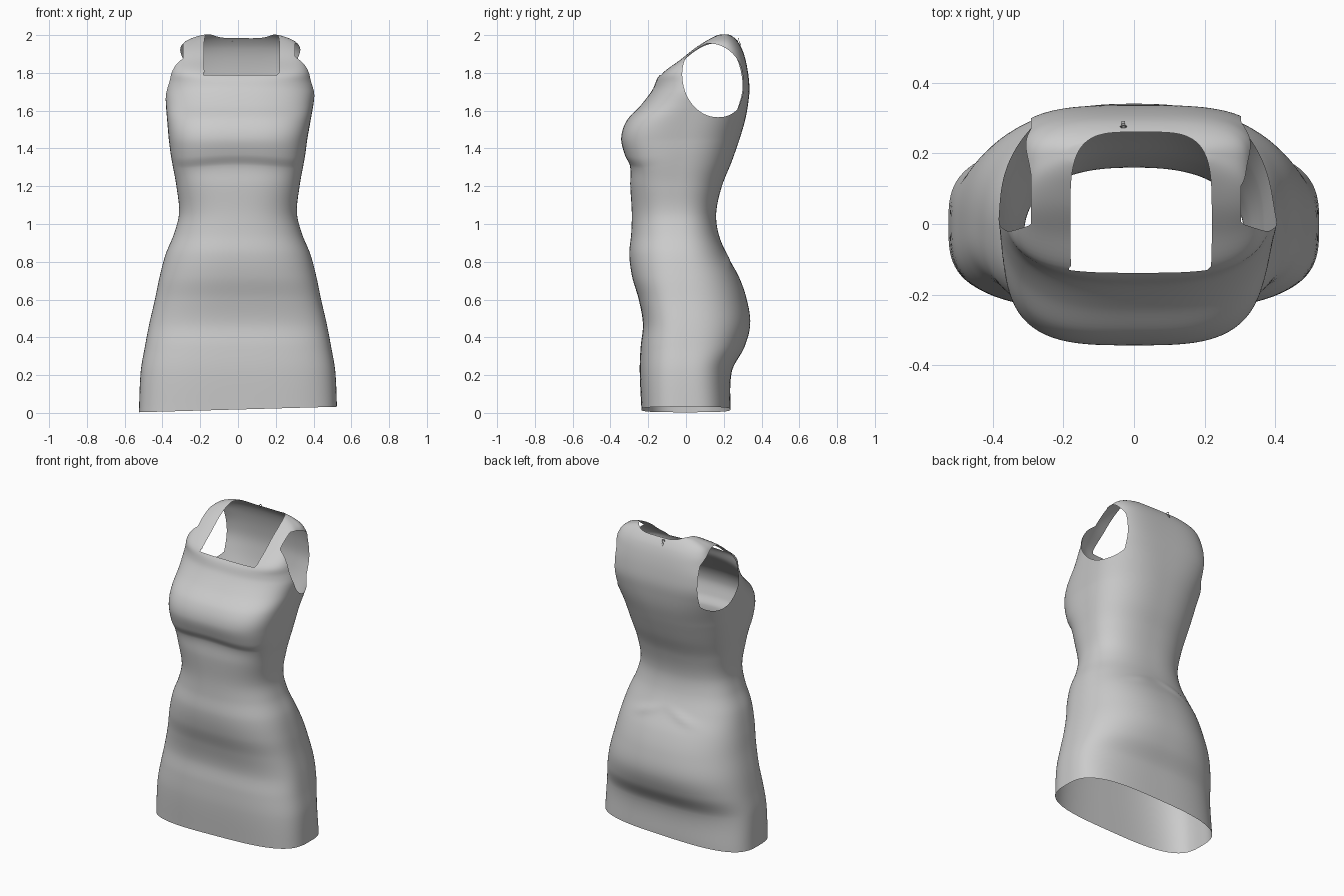
import bpy, bmesh, math

if "Cube" in bpy.data.objects:
    bpy.data.objects.remove(bpy.data.objects["Cube"])

# Body outline: z, half width, front y, back y
OUTLINE = [
    (0.00, .525, -.235, .235),
    (0.22, .515, -.245, .243),
    (0.35, .493, -.240, .310),
    (0.47, .470, -.228, .340),
    (0.60, .440, -.250, .322),
    (0.72, .415, -.285, .280),
    (0.84, .383, -.300, .215),
    (0.95, .338, -.290, .172),
    (1.06, .312, -.287, .160),
    (1.20, .326, -.295, .190),
    (1.32, .347, -.297, .238),
    (1.38, .357, -.325, .260),
    (1.46, .368, -.343, .287),
    (1.55, .380, -.312, .313),
    (1.63, .390, -.238, .328),
    (1.71, .396, -.178, .336),
    (1.79, .378, -.138, .330),
    (1.87, .343, -.030, .315),
    (1.93, .320, .045, .295),
    (1.97, .285, .105, .271),
    (2.00, .205, .155, .243),
    (2.006, .150, .175, .228),
]
# Roundness: z, centre y, front squareness, back squareness
ROUNDNESS = [
    (0.0, 0.0, 3.3, 3.1),
    (0.5, 0.0, 2.9, 2.4),
    (1.0, -.05, 2.4, 2.5),
    (1.46, -.01, 3.4, 2.6),
    (1.75, .085, 2.7, 3.5),
    (1.90, .155, 6.0, 3.5),
    (2.006, .20, 3.0, 2.5),
]
STEPS, SIDES = 7, 128


def slope(keys, i, c):
    a, b = keys[max(i - 1, 0)], keys[min(i + 1, len(keys) - 1)]
    return (b[c] - a[c]) / (b[0] - a[0])


def smooth_at(keys, z):
    """Smoothly interpolated columns of a key table at height z."""
    i = max(k for k in range(len(keys) - 1) if k == 0 or keys[k][0] <= z)
    a, b = keys[i], keys[i + 1]
    h = b[0] - a[0]
    t = (z - a[0]) / h
    s = t * t * (3 - 2 * t)
    return [a[c] + (b[c] - a[c]) * s
            + t * (1 - t) ** 2 * h * slope(keys, i, c)
            - t * t * (1 - t) * h * slope(keys, i + 1, c) for c in range(1, 4)]


def ring(z):
    w, yf, yb = smooth_at(OUTLINE, z)
    yc, nf, nb = smooth_at(ROUNDNESS, z)
    shift = .012 * min(1, max(0, (z - 1.45) / .25))
    pts = []
    for k in range(SIDES):
        a = 2 * math.pi * k / SIDES
        c, s = math.cos(a), math.sin(a)
        n, depth = (nb, yb - yc) if s > 0 else (nf, yc - yf)
        r = (abs(c) ** n + abs(s) ** n) ** (-1 / n)
        x, y = shift + w * c * r, yc + depth * s * r
        # the line under the bust dips towards the sides
        dip = (.012 + .35 * min(abs(x), .3) ** 2) * math.exp(-((z - 1.35) / .09) ** 2)
        pts.append((x, y, z - dip * max(0, -s)))
    return pts


def trim(bm, f):
    """Cut the surface cleanly along f = 0 and drop the part where f > 0."""
    cuts = []
    for e in list(bm.edges):
        a, b = e.verts
        inside = f(a.co) > 0
        if inside != (f(b.co) > 0):
            lo, hi = 0.0, 1.0
            for _ in range(20):
                m = (lo + hi) / 2
                if (f(a.co.lerp(b.co, m)) > 0) == inside:
                    lo = m
                else:
                    hi = m
            cuts.append((e, a, min(.999, max(.001, lo))))
    new = [bmesh.utils.edge_split(e, v, t)[1] for e, v, t in cuts]
    bmesh.ops.connect_verts(bm, verts=new)
    gone = [p for p in bm.faces if f(p.calc_center_median()) > 0]
    bmesh.ops.delete(bm, geom=gone, context='FACES')


# Openings
def neckline(p):
    oval = 1 - abs((p.x - .02) / .2) ** 4 - abs(p.y / .26) ** 4
    return min(oval, (p.z - 1.79) * 8)


def armholes(p):
    y = p.y - .147 + .12 * (p.z - 1.76)
    oval = 1 - abs(y / .165) ** 2.1 - abs((p.z - 1.76) / .195) ** 2.1
    return min(oval, (abs(p.x - .006) - .297) * 8)


def hem(p):
    return .018 + .028 * p.x - p.z


# Dress body
bm = bmesh.new()
heights = [lo[0] + (hi[0] - lo[0]) * j / STEPS
           for lo, hi in zip(OUTLINE, OUTLINE[1:]) for j in range(STEPS)]
heights.append(OUTLINE[-1][0])
rings = [[bm.verts.new(p) for p in ring(z)] for z in heights]
for lo, hi in zip(rings, rings[1:]):
    for k in range(SIDES):
        m = (k + 1) % SIDES
        bm.faces.new((lo[k], lo[m], hi[m], hi[k]))
for opening in (neckline, armholes, hem):
    trim(bm, opening)
# Soft gathers at the small of the back
for v in bm.verts:
    if v.co.y > .1 and .6 < v.co.z < 1.1:
        for x0 in (-.13, .13):
            dz = v.co.z - .85 + .3 * abs(v.co.x)
            v.co.y += .008 * math.exp(-((v.co.x - x0) / .09) ** 2 - (dz / .025) ** 2)
mesh = bpy.data.meshes.new("dress_body")
bm.to_mesh(mesh)
bm.free()
dress = bpy.data.objects.new("dress_body", mesh)
bpy.context.collection.objects.link(dress)
mesh.shade_smooth()

# Zip pull at the back of the neck
bpy.ops.mesh.primitive_torus_add(location=(-.03, .276, 1.975), rotation=(math.radians(70), 0, 0),
                                 major_radius=.008, minor_radius=.002,
                                 major_segments=16, minor_segments=6)
bpy.context.object.name = "zip_ring"
bpy.ops.mesh.primitive_cube_add(size=1, location=(-.03, .286, 1.956), rotation=(math.radians(20), 0, 0))
tab = bpy.context.object
tab.name = "zip_tab"
tab.scale = (.01, .004, .024)
